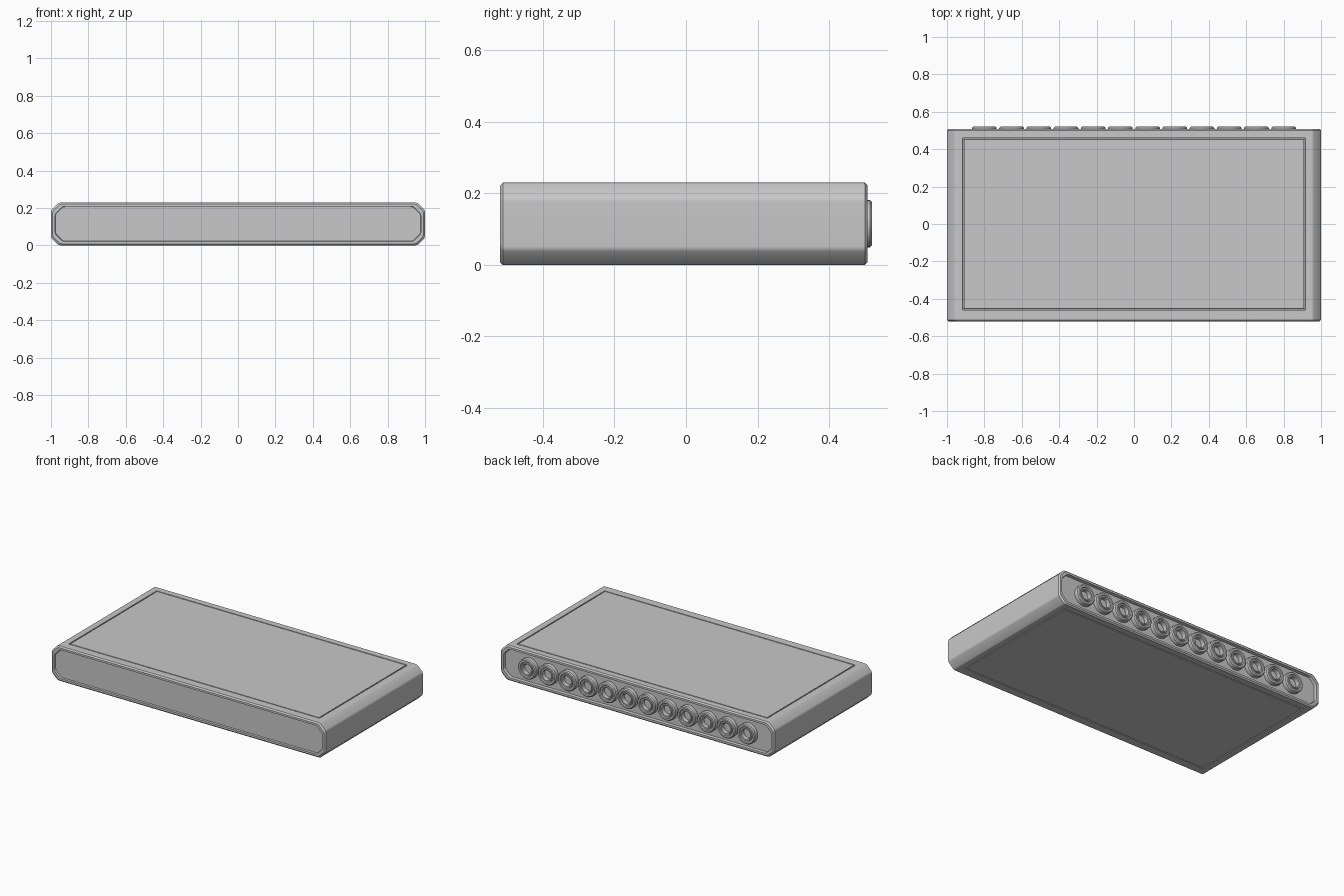
import bpy, bmesh, math

cube = bpy.data.objects.get("Cube")
if cube:
    bpy.data.objects.remove(cube, do_unlink=True)

WIDTH, HEIGHT = 1.0, 0.23          # half width, full height
FRONT, BACK = -0.52, 0.508
MID = HEIGHT / 2

grey = bpy.data.materials.new("light_grey")
grey.use_nodes = True
colour = (0.58, 0.58, 0.58, 1)
grey.diffuse_color = colour
grey.node_tree.nodes["Principled BSDF"].inputs["Base Color"].default_value = colour


def finish(name, bm, angle):
    """Turn a bmesh into a smooth shaded object with crisp edges."""
    bmesh.ops.recalc_face_normals(bm, faces=bm.faces)
    mesh = bpy.data.meshes.new(name)
    bm.to_mesh(mesh)
    bm.free()
    mesh.materials.append(grey)
    obj = bpy.data.objects.new(name, mesh)
    bpy.context.collection.objects.link(obj)
    bpy.ops.object.select_all(action="DESELECT")
    obj.select_set(True)
    bpy.context.view_layer.objects.active = obj
    bpy.ops.object.shade_smooth_by_angle(angle=math.radians(angle))
    weighted = obj.modifiers.new("weighted_normals", "WEIGHTED_NORMAL")
    weighted.keep_sharp = True
    return obj


def section(bm, y, inset):
    """Rectangle with softened chamfered corners, in the xz plane."""
    corner = [(0, 0.052), (0.004, 0.038), (0.038, 0.004), (0.052, 0)]
    hx, hz = WIDTH - inset, MID - inset
    points = []
    for sx, sz in ((1, 1), (-1, 1), (-1, -1), (1, -1)):
        steps = corner if sx * sz > 0 else corner[::-1]
        points += [(sx * (hx - dx), sz * (hz - dz)) for dx, dz in steps]
    return [bm.verts.new((x, y, MID + z)) for x, z in points]


def bridge(bm, loops):
    for a, b in zip(loops, loops[1:]):
        n = len(a)
        for i in range(n):
            bm.faces.new((a[i], a[(i + 1) % n], b[(i + 1) % n], b[i]))


# Case: recessed front panel, bevelled rims, recessed back panel
bm = bmesh.new()
stations = [(FRONT + 0.012, 0.023), (FRONT, 0.021), (FRONT, 0.008),
            (FRONT + 0.008, 0), (BACK - 0.008, 0), (BACK, 0.008),
            (BACK, 0.021), (BACK - 0.02, 0.023)]
loops = [section(bm, y, inset) for y, inset in stations]
bridge(bm, loops)
bm.faces.new(loops[0])
bm.faces.new(loops[-1])
bmesh.ops.recalc_face_normals(bm, faces=bm.faces)
bm.normal_update()

# Panel grooves on the top and the underside
covers = [f for f in bm.faces if abs(f.normal.z) > 0.99 and f.calc_area() > 1]
for cover in covers:
    bmesh.ops.inset_individual(bm, faces=[cover], thickness=0.04)
    for v in cover.verts:
        v.co.x = math.copysign(0.916, v.co.x)
        v.co.y = math.copysign(0.46, v.co.y)
    for thickness, depth in ((0.001, -0.01), (0.008, 0), (0.001, 0.01)):
        bmesh.ops.inset_individual(bm, faces=[cover], thickness=thickness, depth=depth)
finish("case", bm, 35)

# Row of round sockets on the back panel: (radius, y) profile turned about y
profile = [(0.066, BACK - 0.022), (0.066, 0.514), (0.060, 0.52), (0.049, 0.52),
           (0.046, 0.513), (0.042, 0.513), (0.040, 0.518), (0.034, 0.518),
           (0.032, 0.515), (0.032, BACK - 0.016)]
COUNT, SIDES = 12, 32
for k in range(COUNT):
    cx = -0.8 + 1.6 * k / (COUNT - 1)
    bm = bmesh.new()
    rings = []
    for r, y in profile:
        turns = [math.tau * i / SIDES for i in range(SIDES)]
        rings.append([bm.verts.new((cx + r * math.cos(t), y, MID + r * math.sin(t)))
                      for t in turns])
    bridge(bm, rings)
    bm.faces.new(rings[0])
    bm.faces.new(rings[-1])
    finish(f"socket_{k + 1}", bm, 30)
